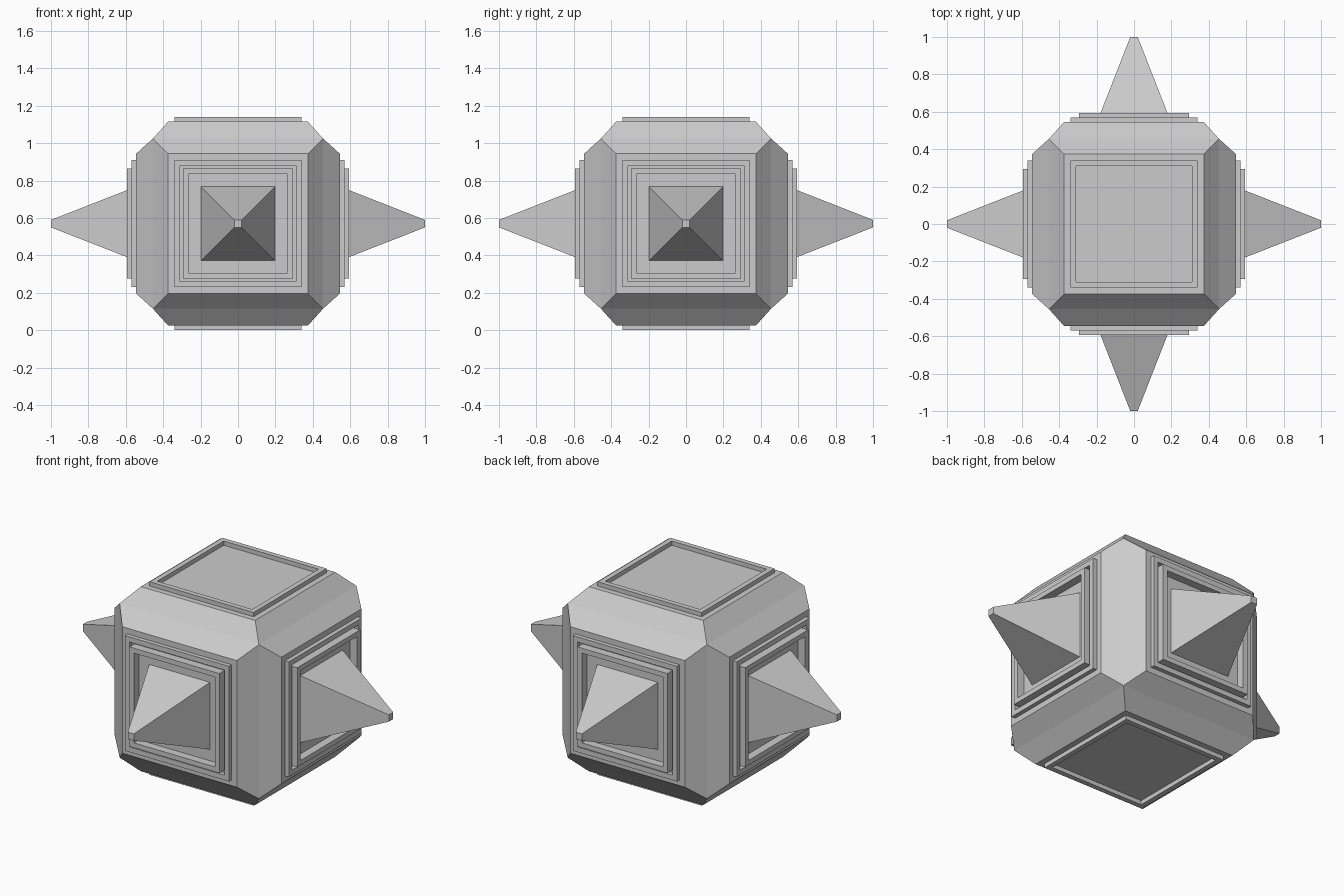
import bpy, bmesh
from math import pi, sqrt
from mathutils import Matrix, Vector

cube = bpy.data.objects.get("Cube")
if cube:
    bpy.data.objects.remove(cube, do_unlink=True)

CENTRE = Vector((0, 0, 0.57))
FACE = 0.545      # distance from centre to each raised panel
CORE = 0.455      # half size of the inner cube
PANEL = 0.34      # half width of each raised panel

grey = bpy.data.materials.new("stone grey")
grey.use_nodes = True
colour = (0.6, 0.6, 0.6, 1)
grey.diffuse_color = colour
grey.node_tree.nodes["Principled BSDF"].inputs["Base Color"].default_value = colour


def finish(name, bm, axis=Vector((0, 0, 1))):
    """Turn a part built along +z to face the given axis and add it."""
    bm.transform(Matrix.Translation(CENTRE) @ axis.to_track_quat("Z", "Y").to_matrix().to_4x4())
    bmesh.ops.recalc_face_normals(bm, faces=bm.faces)
    mesh = bpy.data.meshes.new(name)
    bm.to_mesh(mesh)
    bm.free()
    mesh.materials.append(grey)
    bpy.context.collection.objects.link(bpy.data.objects.new(name, mesh))


def square_frame(name, axis, outer, inner, bottom, top):
    """Sweep a rectangular profile around a square."""
    bm = bmesh.new()
    profile = [(outer, bottom), (outer, top), (inner, top), (inner, bottom)]
    corners = [(1, 1), (-1, 1), (-1, -1), (1, -1)]
    rings = [[bm.verts.new((cx * r, cy * r, z)) for r, z in profile] for cx, cy in corners]
    for i in range(4):
        a, b = rings[i], rings[(i + 1) % 4]
        for j in range(4):
            k = (j + 1) % 4
            bm.faces.new((a[j], b[j], b[k], a[k]))
    finish(name, bm, axis)


def spike(name, axis, base, tip, bottom, top):
    """Blunt four-sided spike."""
    bm = bmesh.new()
    place = Matrix.Translation((0, 0, (bottom + top) / 2)) @ Matrix.Rotation(pi / 4, 4, "Z")
    bmesh.ops.create_cone(bm, cap_ends=True, segments=4, radius1=base * sqrt(2),
                          radius2=tip * sqrt(2), depth=top - bottom, matrix=place)
    finish(name, bm, axis)


# Body: a cube with a sloped raised panel on every side
bm = bmesh.new()
bmesh.ops.create_cube(bm, size=2 * CORE)
bmesh.ops.inset_individual(bm, faces=bm.faces[:], thickness=CORE - PANEL, depth=FACE - CORE)
finish("body", bm)

# Panel frames all around, with inner frames and spikes on the four sides
sides = {
    "front": (0, -1, 0), "back": (0, 1, 0),
    "left": (1, 0, 0), "right": (-1, 0, 0),
    "top": (0, 0, 1), "bottom": (0, 0, -1),
}
for side, direction in sides.items():
    axis = Vector(direction)
    square_frame(side + "_outer_frame", axis, PANEL, 0.31, FACE, 0.57)
    if axis.z == 0:
        square_frame(side + "_inner_frame", axis, 0.294, 0.265, FACE, 0.593)
        spike(side + "_spike", axis, 0.198, 0.02, FACE, 1.0)
